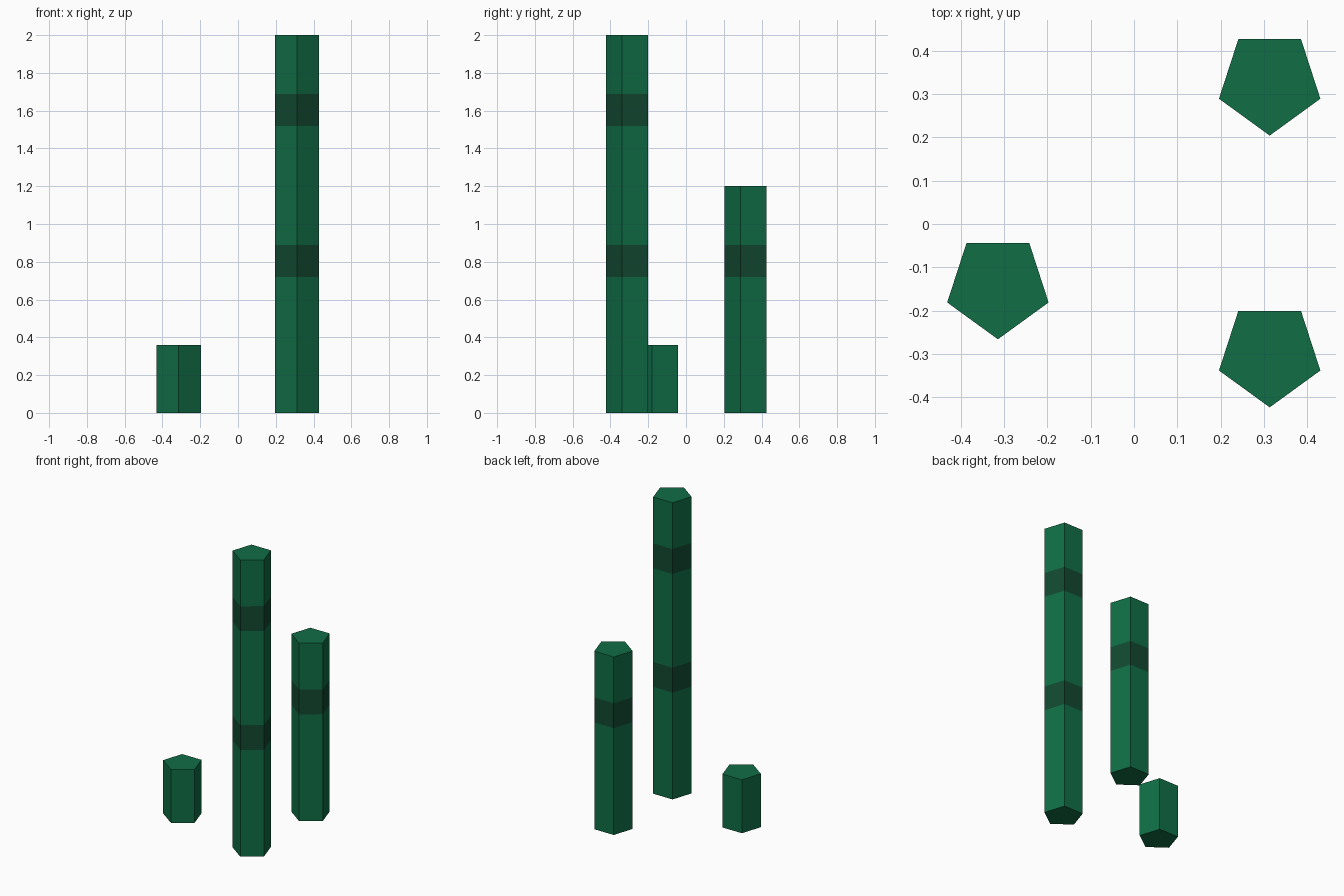
import bpy, bmesh
from math import cos, sin, pi

if "Cube" in bpy.data.objects:
    bpy.data.objects.remove(bpy.data.objects["Cube"])

SIDES, RADIUS = 5, 0.123


def material(name, color):
    m = bpy.data.materials.new(name)
    m.diffuse_color = color
    m.use_nodes = True
    m.node_tree.nodes["Principled BSDF"].inputs["Base Color"].default_value = m.diffuse_color
    return m


green = material("green", (0.005, 0.155, 0.06, 1))
dark = material("dark_green", (0.006, 0.065, 0.03, 1))


def column(name, x, y, height, bands=()):
    """Pentagonal prism with flush dark rings at the given (low, high) heights."""
    levels = [0] + [z for band in bands for z in band] + [height]
    bm = bmesh.new()
    rings = []
    for z in levels:
        angles = [-pi / 2 + 2 * pi * i / SIDES for i in range(SIDES)]
        rings.append([bm.verts.new((RADIUS * cos(a), RADIUS * sin(a), z)) for a in angles])
    # Side walls: every second segment is a dark ring
    for k, (low, high) in enumerate(zip(rings, rings[1:])):
        for i in range(SIDES):
            j = (i + 1) % SIDES
            face = bm.faces.new((low[i], low[j], high[j], high[i]))
            face.material_index = k % 2
    # End caps
    bm.faces.new(rings[0][::-1])
    bm.faces.new(rings[-1])
    mesh = bpy.data.meshes.new(name)
    bm.to_mesh(mesh)
    bm.free()
    mesh.materials.append(green)
    mesh.materials.append(dark)
    obj = bpy.data.objects.new(name, mesh)
    obj.location = (x, y, 0)
    bpy.context.collection.objects.link(obj)


# Three stalks of different heights
column("tall_stalk", 0.313, -0.3, 2.0, [(0.72, 0.888), (1.52, 1.688)])
column("middle_stalk", 0.313, 0.327, 1.2, [(0.72, 0.888)])
column("short_stalk", -0.314, -0.143, 0.36)
